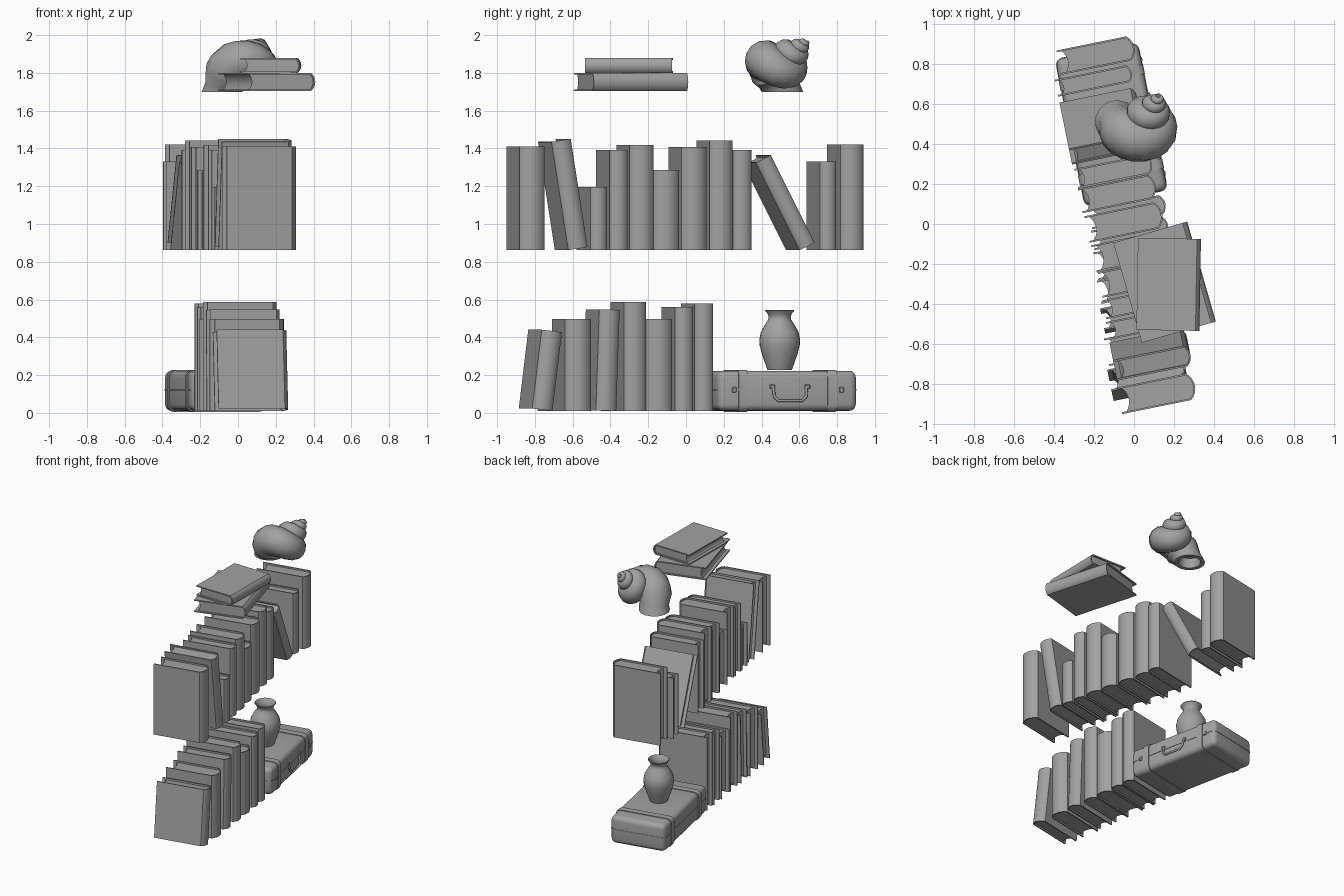
import bpy, bmesh
from math import sin, cos, pi, radians, asin
from mathutils import Vector, Matrix

cube = bpy.data.objects.get("Cube")
if cube:
    bpy.data.objects.remove(cube, do_unlink=True)

grey = bpy.data.materials.new("plain_grey")
grey.use_nodes = True
GREY = (0.36, 0.36, 0.36, 1)
grey.diffuse_color = GREY
grey.node_tree.nodes["Principled BSDF"].inputs["Base Color"].default_value = GREY

YAW = radians(11.5)


def finish(name, bm, matrix, angle=35):
    bmesh.ops.recalc_face_normals(bm, faces=bm.faces)
    mesh = bpy.data.meshes.new(name)
    bm.to_mesh(mesh)
    bm.free()
    mesh.materials.append(grey)
    ob = bpy.data.objects.new(name, mesh)
    bpy.context.collection.objects.link(ob)
    ob.matrix_world = matrix
    bpy.ops.object.select_all(action='DESELECT')
    ob.select_set(True)
    bpy.context.view_layer.objects.active = ob
    bpy.ops.object.shade_smooth_by_angle(angle=radians(angle))
    return ob


def prism(bm, outline, z0, z1):
    """Extrude a flat outline from z0 to z1."""
    face = bm.faces.new([bm.verts.new((x, y, z0)) for x, y in outline])
    new = bmesh.ops.extrude_face_region(bm, geom=[face])["geom"]
    verts = [g for g in new if isinstance(g, bmesh.types.BMVert)]
    bmesh.ops.translate(bm, verts=verts, vec=(0, 0, z1 - z0))


def arc(x0, bulge, half, n=10):
    """Circular arc of the given bulge, from y = -half to y = half."""
    radius = (half * half + bulge * bulge) / (2 * bulge)
    sweep = asin(half / radius)
    angles = [sweep * (2 * i / n - 1) for i in range(n + 1)]
    return [(x0 + bulge - radius + radius * cos(a), radius * sin(a)) for a in angles]


def book(name, matrix, t, h, d):
    """Book with its rounded spine at the origin, depth along -x."""
    bm = bmesh.new()
    c, b, half = 0.009, 0.25 * t, t / 2
    # cover wrap
    outer = [(-d, -half)] + arc(-b, b, half) + [(-d, half)]
    inner = [(-d, half - c)] + arc(-b, b - c, half - c)[::-1] + [(-d, c - half)]
    prism(bm, outer + inner, 0, h)
    # page block with a hollow fore edge
    p = half - c / 2
    pages = arc(-b, b - c / 2, p) + arc(-d + 0.02, 0.2 * t, p)[::-1]
    prism(bm, pages, 0.012, h - 0.012)
    return finish(name, bm, matrix)


def book_row(name, z, x0, slope, rows):
    for i, (y, t, h, lean, dx) in enumerate(rows):
        a = radians(lean)
        lift = t / 2 * abs(sin(a))
        place = Matrix.Translation((x0 + slope * y + dx, y, z + lift))
        turn = Matrix.Rotation(YAW, 4, 'Z') @ Matrix.Rotation(a, 4, 'X')
        book(f"{name}_{i + 1}", place @ turn, t, h, 0.385)


# standing books: y, thickness, height, lean, shift
book_row("upper_book", 0.862, 0.17, -0.167, [
    (-.808, .135, .548, 0, 0), (-.567, .105, .58, 9, 0), (-.458, .09, .335, 0, 0),
    (-.352, .097, .53, 0, 0), (-.228, .13, .555, 0, 0), (-.097, .137, .425, 0, -.01),
    (.049, .135, .545, 0, -.02), (.192, .124, .58, 0, -.03), (.303, .1, .53, 0, -.03),
    (.645, .09, .52, 27, -.05), (.756, .086, .47, 0, -.055), (.884, .124, .56, 0, -.02)])
book_row("lower_book", 0.01, 0.17, -0.125, [
    (-.755, .11, .42, -7, 0), (-.565, .14, .487, 0, 0), (-.418, .11, .535, -2, 0),
    (-.265, .118, .577, 0, 0), (-.135, .14, .487, 0, 0), (-.006, .098, .55, 0, 0),
    (.1, .1, .568, 0, 0)])


# books lying flat
def flat_book(name, at, yaw, t, h, d):
    turn = Matrix.Rotation(radians(yaw), 4, 'Z') @ Matrix.Rotation(pi / 2, 4, 'X')
    book(name, Matrix.Translation(at) @ turn, t, h, d)


flat_book("flat_book_bottom", (.266, .012, 1.752), 16, .096, .52, .385)
flat_book("flat_book_top", (.335, -.075, 1.839), -1, .078, .46, .315)

# suitcase
case_matrix = Matrix.Translation((-.113, .497, .117)) @ Matrix.Rotation(YAW, 4, 'Z')


def case_box(name, size, at=(0, 0, 0), bevel=0.0, segments=4, only=None):
    bm = bmesh.new()
    bmesh.ops.create_cube(bm, size=1)
    bmesh.ops.scale(bm, vec=size, verts=bm.verts)
    if bevel:
        edges = [e for e in bm.edges if only is None
                 or abs((e.verts[0].co - e.verts[1].co)[only]) > 1e-4]
        bmesh.ops.bevel(bm, geom=edges, offset=bevel, segments=segments,
                        profile=0.5, affect='EDGES')
    bmesh.ops.translate(bm, verts=bm.verts, vec=at)
    return finish(name, bm, case_matrix)


W, L, H = 0.42, 0.75, 0.212
case_box("suitcase_body", (W, L, H), bevel=0.036)
case_box("suitcase_seam", (W + .006, L + .006, .008), (0, 0, .006), .038, 4, 2)
for side in (-1, 1):
    case_box("suitcase_strap", (W + .01, .05, H + .01), (0, side * .24, 0), .037, 4, 1)
    case_box("suitcase_latch", (.014, .025, .03), (W / 2, side * .29, .005), .004, 1)
    case_box("handle_mount", (.016, .03, .02), (W / 2 + .003, .01 + side * .095, .022), .004, 1)

# suitcase handle
curve = bpy.data.curves.new("suitcase_handle", 'CURVE')
curve.dimensions = '3D'
curve.bevel_depth = 0.008
curve.bevel_resolution = 2
path = [(.005, .09, .022), (.016, .086, -.03), (.02, .065, -.052)]
path += [(x, -y, z) for x, y, z in reversed(path)]
spline = curve.splines.new('POLY')
spline.points.add(len(path) - 1)
for point, (x, y, z) in zip(spline.points, path):
    point.co = (W / 2 + x, y + .01, z, 1)
curve.materials.append(grey)
handle = bpy.data.objects.new("suitcase_handle", curve)
bpy.context.collection.objects.link(handle)
handle.matrix_world = case_matrix


def skin(bm, rings):
    """Bridge closed rings of points into a tube."""
    loops = [[bm.verts.new(p) for p in ring] for ring in rings]
    n = len(loops[0])
    for a, b in zip(loops, loops[1:]):
        for i in range(n):
            j = (i + 1) % n
            bm.faces.new((a[i], a[j], b[j], b[i]))
    bm.faces.new(loops[0])
    bm.faces.new(loops[-1])


# vase
profile = [(.065, 0), (.07, .015), (.093, .08), (.106, .13), (.108, .16), (.1, .2),
           (.075, .245), (.061, .265), (.058, .278), (.062, .295), (.077, .314), (.074, .319),
           (.052, .29), (.05, .265), (.06, .2)]
bm = bmesh.new()
skin(bm, [[(r * cos(2 * pi * i / 28), r * sin(2 * pi * i / 28), z) for i in range(28)]
          for r, z in profile])
finish("vase", bm, Matrix.Translation((-.113, .496, .227)), 50)

# spiral shell: a shrinking tube winding along a tilted axis
reach = Vector((.1, .21, .205))
axis = reach.normalized()
left = (Vector((-1, 0, 0)) + axis * axis.x).normalized()
up = axis.cross(left)
apex = Vector((.135, .655, 1.985))
path = []
for i in range(65):
    turns = 4 - i / 16
    k = 0.55 ** turns
    radial = left * cos(2 * pi * turns) + up * sin(2 * pi * turns)
    path.append((apex - reach * k + radial * .092 * k, radial, .125 * k))
mouth = Vector((-.085, .51, 1.7))
path.append((path[-1][0].lerp(mouth, 0.55), left, .105))
path.append((mouth, left, .11))
rings = []
for i, (centre, radial, r) in enumerate(path):
    before, after = path[max(i - 1, 0)][0], path[min(i + 1, len(path) - 1)][0]
    tangent = (after - before).normalized()
    if i >= len(path) - 2:
        tangent = Vector((0, 0.25 * (len(path) - 1 - i), -1)).normalized()
    n = (radial - tangent * radial.dot(tangent)).normalized()
    b = tangent.cross(n)
    rings.append([centre + (n * cos(2 * pi * j / 14) + b * sin(2 * pi * j / 14)) * r
                  for j in range(14)])
# hollow mouth
for shrink, rise in ((.72, 0), (.6, .07)):
    rings.append([mouth + (p - mouth) * shrink + Vector((0, 0, rise))
                  for p in rings[len(path) - 1]])
bm = bmesh.new()
skin(bm, rings)
finish("spiral_shell", bm, Matrix.Identity(4), 50)
